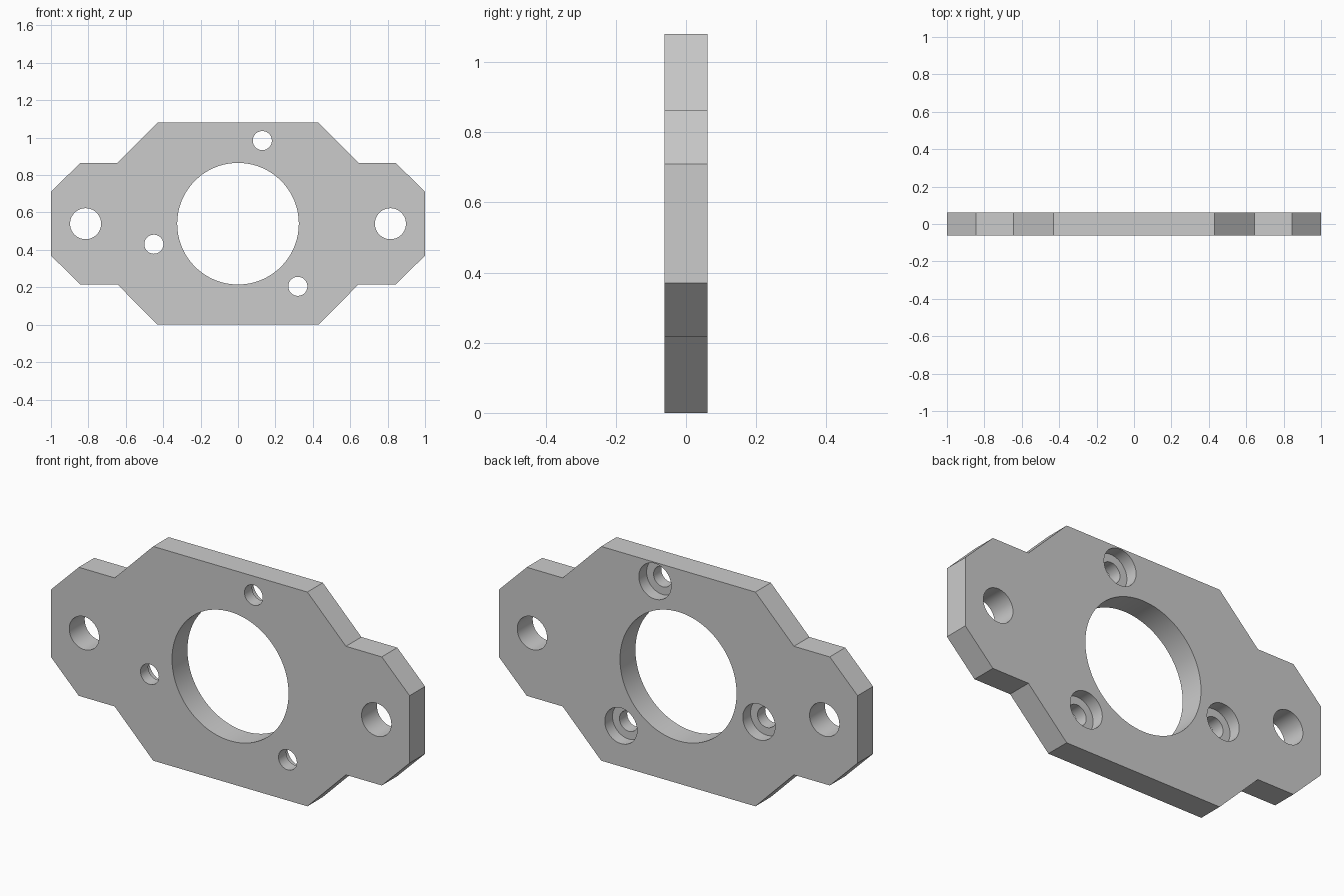
import bpy
import math

cube = bpy.data.objects.get("Cube")
if cube:
    bpy.data.objects.remove(cube)

MID_Z = 0.54
HALF_T = 0.0615

grey = bpy.data.materials.new("plain grey")
grey.use_nodes = True
colour = (0.6, 0.6, 0.6, 1)
grey.diffuse_color = colour
grey.node_tree.nodes["Principled BSDF"].inputs["Base Color"].default_value = colour

# Plate outline: one quarter, mirrored to the other three
quarter = [(1, 0.17), (0.845, 0.324), (0.645, 0.324), (0.43, 0.54)]
half = quarter + [(-x, z) for x, z in reversed(quarter)]
outline = half + [(-x, -z) for x, z in half]

n = len(outline)
verts = [(x, y, MID_Z + z) for y in (-HALF_T, HALF_T) for x, z in outline]
faces = [tuple(range(n)), tuple(reversed(range(n, 2 * n)))]
faces += [(i, i + n, (i + 1) % n + n, (i + 1) % n) for i in range(n)]
mesh = bpy.data.meshes.new("mounting_plate")
mesh.from_pydata(verts, [], faces)
mesh.materials.append(grey)
plate = bpy.data.objects.new("mounting_plate", mesh)
bpy.context.collection.objects.link(plate)

cutters = []


def drill(name, x, z, radius, y_start=-0.2, segments=64):
    """Bore a round hole from y_start out through the back."""
    y_end = 0.2
    bpy.ops.mesh.primitive_cylinder_add(
        vertices=segments, radius=radius, depth=y_end - y_start,
        location=(x, (y_start + y_end) / 2, MID_Z + z),
        rotation=(math.pi / 2, 0, 0))
    cutter = bpy.context.object
    cutter.name = name
    cutter.data.materials.append(grey)
    cutters.append(cutter)
    cut = plate.modifiers.new(name, "BOOLEAN")
    cut.operation = "DIFFERENCE"
    cut.solver = "EXACT"
    cut.object = cutter


# Centre bore and the two ear holes
drill("centre_bore", 0, 0, 0.325, segments=128)
for side, x in (("left", 0.815), ("right", -0.815)):
    drill(side + "_ear_hole", x, 0, 0.083)

# Three screw holes on a circle, counterbored from the back
for i in range(3):
    angle = math.radians(73.7 + 120 * i)
    x, z = 0.463 * math.cos(angle), 0.463 * math.sin(angle)
    drill(f"screw_hole_{i + 1}", x, z, 0.051)
    drill(f"counterbore_{i + 1}", x, z, 0.09, y_start=0)

# Apply the cuts and discard the cutters
bpy.ops.object.select_all(action="DESELECT")
plate.select_set(True)
bpy.context.view_layer.objects.active = plate
for name in [m.name for m in plate.modifiers]:
    bpy.ops.object.modifier_apply(modifier=name)
for cutter in cutters:
    bpy.data.objects.remove(cutter)

bpy.ops.object.shade_smooth_by_angle(angle=math.radians(30))
